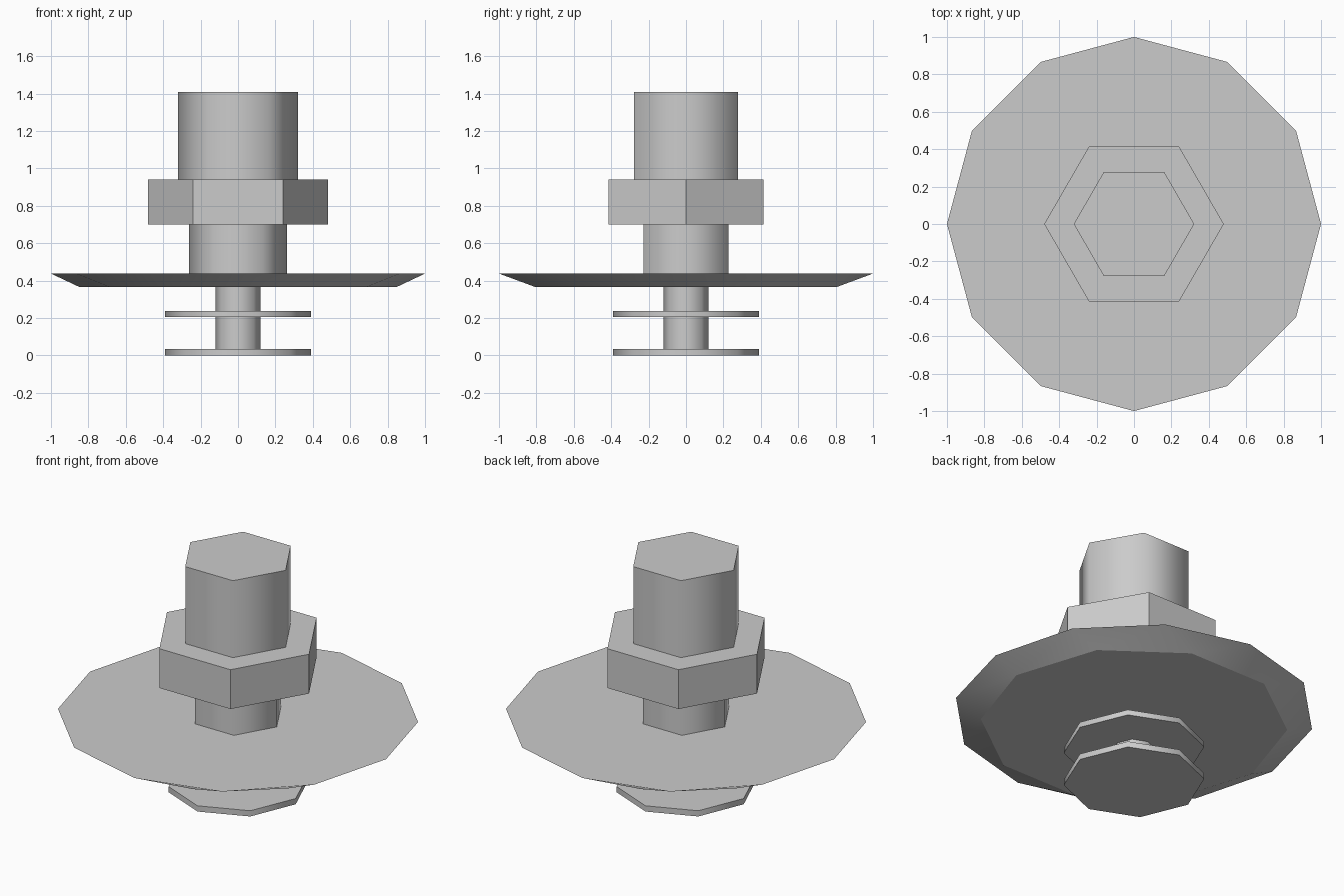
import bpy
import bmesh
from math import cos, sin, tau

cube = bpy.data.objects.get("Cube")
if cube:
    bpy.data.objects.remove(cube)

steel = bpy.data.materials.new("light_grey_metal")
steel.use_nodes = True
GREY = (0.6, 0.6, 0.6, 1)
steel.diffuse_color = GREY
steel.node_tree.nodes["Principled BSDF"].inputs["Base Color"].default_value = GREY


def ring(bm, sides, radius, z):
    return [bm.verts.new((radius * cos(tau * i / sides), radius * sin(tau * i / sides), z))
            for i in range(sides)]


def finish(bm, name, smooth):
    """Turn the bmesh into an object with flat caps and optionally smooth sides."""
    bmesh.ops.recalc_face_normals(bm, faces=bm.faces)
    for face in bm.faces:
        face.smooth = smooth and abs(face.normal.z) < 0.99
    for edge in bm.edges:
        edge.smooth = all(f.smooth for f in edge.link_faces)
    mesh = bpy.data.meshes.new(name)
    bm.to_mesh(mesh)
    bm.free()
    mesh.materials.append(steel)
    obj = bpy.data.objects.new(name, mesh)
    bpy.context.collection.objects.link(obj)


def prism(name, sides, radius, bottom, top, smooth=True):
    bm = bmesh.new()
    low, high = ring(bm, sides, radius, bottom), ring(bm, sides, radius, top)
    bm.faces.new(low)
    bm.faces.new(high)
    for i in range(sides):
        j = (i + 1) % sides
        bm.faces.new((low[i], low[j], high[j], high[i]))
    finish(bm, name, smooth)


# Hexagonal upper parts
prism("upper_barrel", 6, 0.322, 0.94, 1.41)
prism("hex_nut", 6, 0.48, 0.70, 0.94, smooth=False)
prism("collar", 6, 0.262, 0.438, 0.70)

# Stem and thin washers below the flange
prism("stem", 8, 0.12, 0.03, 0.37)
prism("lower_washer", 8, 0.39, 0, 0.035)
prism("upper_washer", 8, 0.39, 0.205, 0.238)

# Wide flange: twelve-sided top tapering to a ten-sided underside
bm = bmesh.new()
ring(bm, 10, 0.85, 0.367)
ring(bm, 12, 1.0, 0.438)
bmesh.ops.convex_hull(bm, input=bm.verts)
bmesh.ops.dissolve_limit(bm, angle_limit=0.005, verts=bm.verts, edges=bm.edges)
finish(bm, "flange", True)
